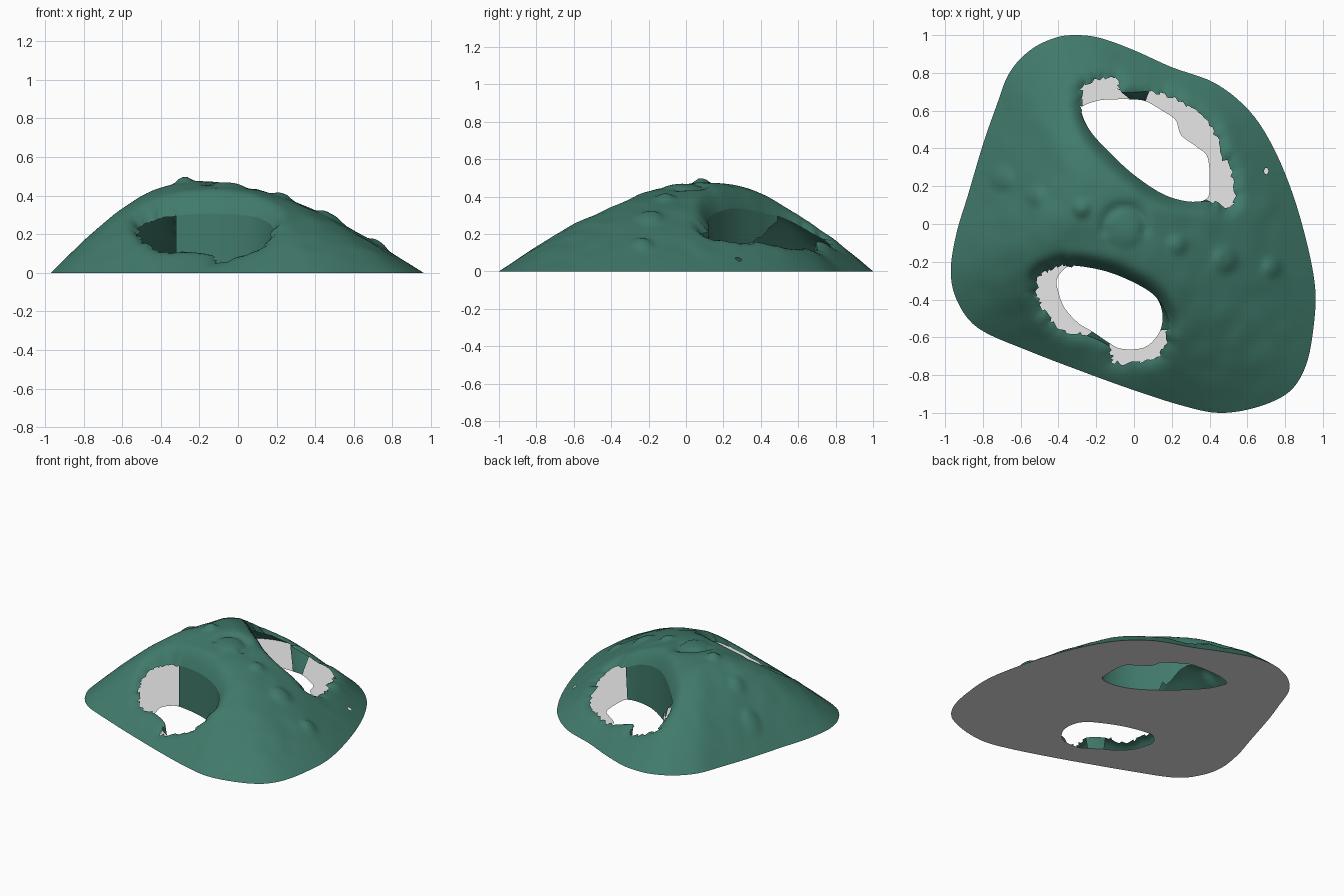
import bpy, bmesh, math, random
from mathutils import Vector, noise
from mathutils.geometry import delaunay_2d_cdt

if "Cube" in bpy.data.objects:
    bpy.data.objects.remove(bpy.data.objects["Cube"])

random.seed(4)
SUB = 8
APEX = Vector((-0.22, 0.12))
PEAK = 0.475


def material(name, rgb):
    m = bpy.data.materials.new(name)
    m.diffuse_color = (*rgb, 1)
    m.use_nodes = True
    m.node_tree.nodes["Principled BSDF"].inputs["Base Color"].default_value = m.diffuse_color
    return m


green = material("sea green", (0.052, 0.195, 0.147))
grey = material("light grey", (0.8, 0.8, 0.8))


def smooth_loop(pts, sub=SUB):
    """Closed Catmull-Rom curve through the points."""
    out, n = [], len(pts)
    for i in range(n):
        a, b, c, d = (Vector(pts[(i + k) % n]) for k in (-1, 0, 1, 2))
        for s in range(sub):
            t = s / sub
            out.append(0.5 * (2 * b + (c - a) * t + (2 * a - 5 * b + 4 * c - d) * t * t
                              + (3 * b - a - 3 * c + d) * t ** 3))
    return out


def inside(p, loop):
    hit, q = False, loop[-1]
    for r in loop:
        if (r.y > p.y) != (q.y > p.y) and p.x < (q.x - r.x) * (p.y - r.y) / (q.y - r.y) + r.x:
            hit = not hit
        q = r
    return hit


def distance(p, loop):
    best, q = 9.0, loop[-1]
    for r in loop:
        d = r - q
        t = max(0, min(1, (p - q).dot(d) / max(d.length_squared, 1e-12)))
        best = min(best, (p - q - d * t).length)
        q = r
    return best


# Outline of the base, clockwise from the back
outline = smooth_loop([
    (-.31, 1.0), (-.18, .985), (0, .92), (.2, .83), (.43, .745), (.61, .6), (.735, .41), (.84, .16),
    (.92, -.12), (.96, -.35), (.95, -.55), (.91, -.75), (.82, -.89), (.65, -.97), (.45, -1.0),
    (.25, -.96), (0, -.88), (-.25, -.79), (-.55, -.675), (-.82, -.555), (-.935, -.41), (-.97, -.25),
    (-.94, -.05), (-.88, .15), (-.8, .42), (-.73, .62), (-.66, .8), (-.55, .92), (-.42, .985)], 5)

# Openings: rim in the shell, matching edge in the base, and walls as
# (first control point, last control point, depth at the start, depth at the end)
front_rim = [(-.51, -.38), (-.50, -.28), (-.42, -.23), (-.32, -.22), (-.15, -.25), (0, -.31),
             (.11, -.38), (.17, -.47), (.18, -.56), (.14, -.68), (.06, -.73), (-.1, -.73),
             (-.13, -.65), (-.25, -.59), (-.36, -.57), (-.47, -.47)]
front_base = [(-.40, -.36), (-.41, -.30), (-.38, -.25), (-.32, -.22), (-.15, -.25), (0, -.31),
              (.11, -.38), (.15, -.47), (.14, -.56), (.09, -.63), (.03, -.66), (-.07, -.66),
              (-.13, -.63), (-.22, -.57), (-.30, -.52), (-.37, -.44)]
back_rim = [(-.28, .60), (-.27, .73), (-.18, .77), (-.09, .77), (-.07, .70), (.08, .70),
            (.2, .67), (.32, .60), (.42, .50), (.47, .36), (.52, .25), (.52, .10), (.40, .12),
            (.28, .12), (.15, .16), (0, .26), (-.12, .37), (-.23, .49)]
back_base = [(-.28, .60), (-.26, .63), (-.18, .655), (-.10, .66), (-.02, .66), (.06, .65),
             (.15, .60), (.22, .55), (.25, .47), (.33, .41), (.39, .35), (.40, .20), (.38, .13),
             (.28, .12), (.15, .16), (0, .26), (-.12, .37), (-.23, .49)]
openings = []
for name, rim, base, spans in (
        ("front", front_rim, front_base, [(3, 8, 1, 1), (12, 13, 1, 1)]),
        ("back", back_rim, back_base, [(12, 15, 1, 1), (15, 17, 1, .1), (4, 5, 1, 1)])):
    loop = smooth_loop(rim)
    for i, p in enumerate(loop):  # ragged edge where the wall is missing
        if not any(s[0] * SUB <= i <= s[1] * SUB for s in spans) and i < 17 * SUB:
            p += Vector((random.uniform(-.012, .012), random.uniform(-.012, .012)))
    openings.append((name, loop, smooth_loop(base), spans))
rims = [o[1] for o in openings]
pinhole = [Vector((.70 + .013 * math.cos(a), .28 + .018 * math.sin(a))) for a in range(6)]

# Bumps along the ridge: x, y, radius, height
bumps = [(-.70, .24, .055, .025), (-.52, .15, .045, .02), (-.28, .08, .04, .025),
         (-.03, -.07, .08, .005), (.23, -.11, .045, .02), (.48, -.19, .06, .025), (.73, -.23, .045, .02)]


def height(p):
    d = p - APEX
    if d.length < 1e-5:
        return PEAK
    frac, q = 0, outline[-1]
    for r in outline:  # ray from the apex to the outline
        e = r - q
        den = d.x * e.y - d.y * e.x
        if abs(den) > 1e-12:
            w = q - APEX
            t = (w.x * e.y - w.y * e.x) / den
            s = (w.x * d.y - w.y * d.x) / den
            if t > 0 and -1e-6 <= s <= 1 + 1e-6:
                frac = max(frac, 1 / t)
        q = r
    z = PEAK * math.cos(math.pi / 2 * min(frac, 1))
    z *= 1 - .25 * math.exp(-((p - Vector((-.13, -.69))).length / .2) ** 2)  # low lip at the front
    for loop in rims:  # rounded lip at each opening
        k = max(0, 1 - distance(p, loop) / .08)
        z *= 1 - .22 * k * k
    for x, y, r, h in bumps:
        k = (p - Vector((x, y))).length / r
        z += h * math.exp(-k ** 4)
    k = (p - Vector((-.05, -.02))).length  # groove around the middle bump
    z -= .018 * math.exp(-((k - .11) / .025) ** 2) * (1 if p.y > -.05 else .3)
    return max(0, z + .006 * noise.noise(Vector((p.x * 9, p.y * 9, 2))) * min(1, (1 - min(frac, 1)) * 6))


def sheet(name, holes, step, mat, z_of, flip=False):
    """Triangulated sheet filling the outline minus the holes."""
    pts, edges = [], []
    for loop in [outline] + holes:
        n = len(pts)
        edges += [(n + i, n + (i + 1) % len(loop)) for i in range(len(loop))]
        pts += loop
    n = int(1 / step)
    for j in range(-n, n + 1):
        for i in range(-n, n + 1):
            p = Vector(((i + .5 * (j % 2)) * step, j * step))
            if inside(p, outline) and not any(inside(p, h) for h in holes):
                pts.append(p)
    verts, _, faces = delaunay_2d_cdt(pts, edges, [], 0, 1e-5)[:3]
    keep = []
    for f in faces:
        c = sum((verts[i] for i in f), Vector((0, 0))) / len(f)
        if inside(c, outline) and not any(inside(c, h) for h in holes):
            keep.append(list(reversed(f)) if flip else list(f))
    return add(name, [(v.x, v.y, z_of(v)) for v in verts], keep, mat)


def add(name, verts, faces, mat):
    me = bpy.data.meshes.new(name)
    me.from_pydata(verts, [], faces)
    me.materials.append(mat)
    bm = bmesh.new()
    bm.from_mesh(me)
    bmesh.ops.delete(bm, geom=[v for v in bm.verts if not v.link_faces], context='VERTS')
    bm.to_mesh(me)
    bm.free()
    ob = bpy.data.objects.new(name, me)
    bpy.context.collection.objects.link(ob)
    return ob


# Domed shell and flat base
shell = sheet("domed_shell", rims + [pinhole], .022, green, height)
shell.data.shade_smooth()
sheet("flat_base", [o[2] for o in openings], .1, grey, lambda p: 0, True)

# Partial walls joining the shell rim to the base
ROWS = 6
for name, rim, base, spans in openings:
    verts, faces = [], []
    for a, b, deep_a, deep_b in spans:
        start, cols = len(verts), (b - a) * SUB + 1
        for i in range(cols):
            k = (a * SUB + i) % len(rim)
            p, q, z = rim[k], base[k], height(rim[k])
            deep = deep_a + (deep_b - deep_a) * i / (cols - 1)
            if deep < 1:  # torn lower edge
                deep *= random.uniform(.85, 1)
            for r in range(ROWS + 1):
                t = deep * r / ROWS
                c = p.lerp(q, t)
                verts.append((c.x, c.y, z * (1 - t)))
        for i in range(cols - 1):
            for r in range(ROWS):
                k = start + i * (ROWS + 1) + r
                faces.append((k, k + ROWS + 1, k + ROWS + 2, k + 1)[::-1])
    wall = add(name + "_opening_wall", verts, faces, green)
    wall.data.shade_smooth()
